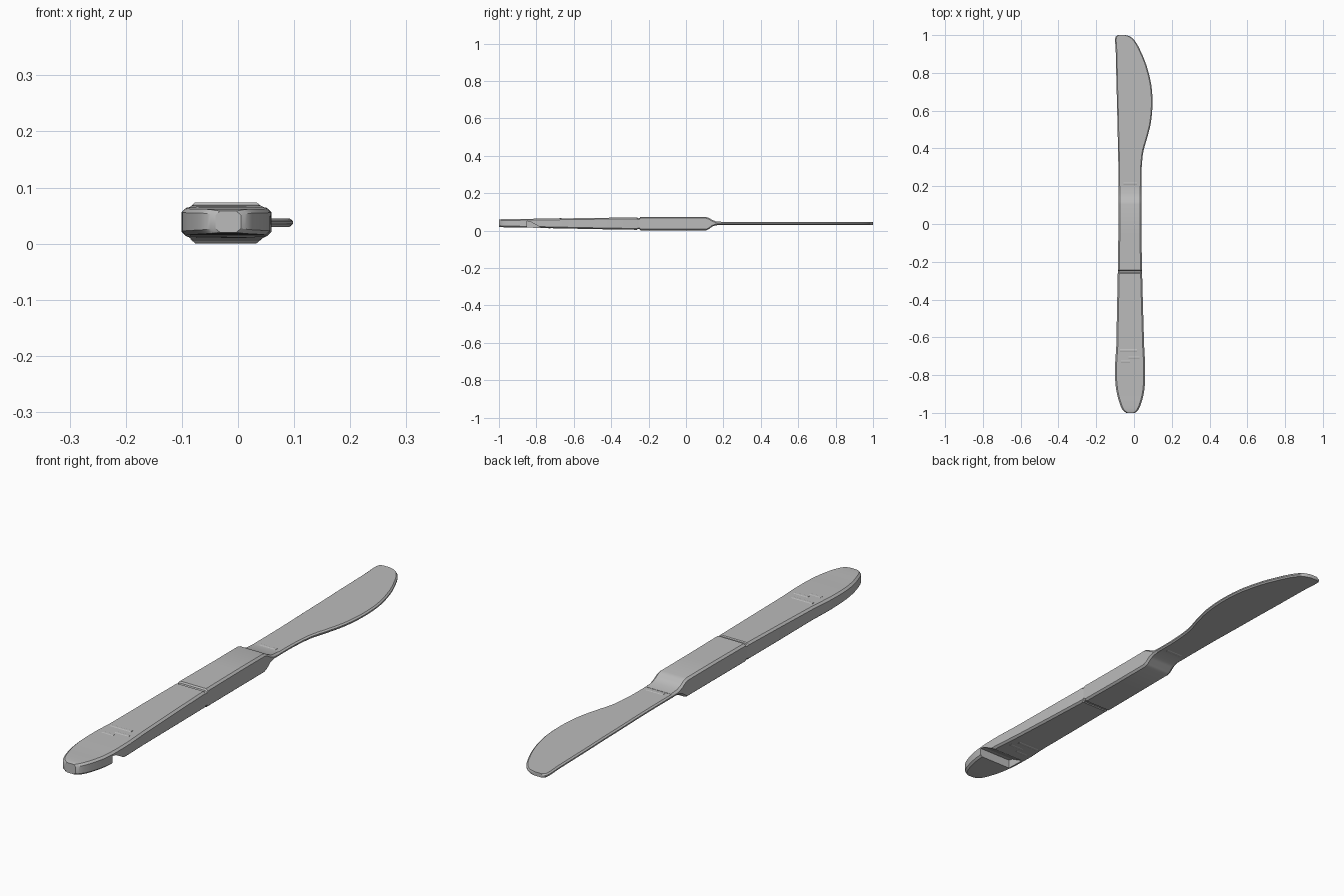
import bpy
import bmesh
import math
from mathutils import Vector

if "Cube" in bpy.data.objects:
    bpy.data.objects.remove(bpy.data.objects["Cube"], do_unlink=True)

grey = bpy.data.materials.new("plain grey")
grey.use_nodes = True
grey.diffuse_color = (0.5, 0.5, 0.5, 1)
grey.node_tree.nodes["Principled BSDF"].inputs["Base Color"].default_value = (0.5, 0.5, 0.5, 1)


def smooth_path(rows, steps):
    """Catmull-Rom through rows of numbers."""
    pts = [Vector(r) for r in rows]
    out = []
    for i in range(len(pts) - 1):
        a, b, c, d = pts[max(i - 1, 0)], pts[i], pts[i + 1], pts[min(i + 2, len(pts) - 1)]
        for k in range(steps):
            t = k / steps
            out.append(0.5 * (2 * b + (c - a) * t + (2 * a - 5 * b + 4 * c - d) * t * t
                              + (3 * b - a - 3 * c + d) * t ** 3))
    return out + [pts[-1]]


def loft(name, rows, cx, cz):
    """Chamfered rectangles (y, left, right, bottom, top) joined along y."""
    bm = bmesh.new()
    rings = []
    for y, x0, x1, z0, z1 in rows:
        ring = [(x0 + cx, z0), (x1 - cx, z0), (x1, z0 + cz), (x1, z1 - cz),
                (x1 - cx, z1), (x0 + cx, z1), (x0, z1 - cz), (x0, z0 + cz)]
        rings.append([bm.verts.new((x, y, z)) for x, z in ring])
    for a, b in zip(rings, rings[1:]):
        for i in range(8):
            j = (i + 1) % 8
            bm.faces.new((a[i], a[j], b[j], b[i]))
    bm.faces.new(rings[0][::-1])
    bm.faces.new(rings[-1])
    return finish(name, bm)


def prism(name, profile, x0, x1):
    """A (y, z) profile extruded from x0 to x1."""
    bm = bmesh.new()
    face = bm.faces.new([bm.verts.new((x0, y, z)) for y, z in profile])
    new = bmesh.ops.extrude_face_region(bm, geom=[face])["geom"]
    bmesh.ops.translate(bm, vec=(x1 - x0, 0, 0),
                        verts=[v for v in new if isinstance(v, bmesh.types.BMVert)])
    return finish(name, bm)


def finish(name, bm):
    bmesh.ops.recalc_face_normals(bm, faces=bm.faces)
    mesh = bpy.data.meshes.new(name)
    bm.to_mesh(mesh)
    bm.free()
    mesh.materials.append(grey)
    ob = bpy.data.objects.new(name, mesh)
    bpy.context.collection.objects.link(ob)
    return ob


# Handle: rounded butt, slight taper, small step, then shoulder down to the blade
butt = smooth_path([(-1.0, -0.04, 0.005, 0.020, 0.058), (-0.985, -0.06, 0.022, 0.018, 0.061),
                    (-0.95, -0.076, 0.038, 0.017, 0.062), (-0.89, -0.092, 0.053, 0.016, 0.062),
                    (-0.82, -0.1, 0.059, 0.015, 0.063), (-0.74, -0.1, 0.059, 0.013, 0.064)], 4)
grip = [(-0.65, -0.094, 0.054, 0.011, 0.065), (-0.45, -0.09, 0.048, 0.007, 0.068),
        (-0.262, -0.086, 0.043, 0.004, 0.070), (-0.258, -0.085, 0.042, 0.007, 0.067),
        (-0.248, -0.085, 0.042, 0.007, 0.067), (-0.244, -0.085, 0.042, 0.001, 0.073),
        (-0.05, -0.083, 0.04, 0.0, 0.073), (0.105, -0.083, 0.04, 0.0, 0.073),
        (0.12, -0.083, 0.04, 0.006, 0.069), (0.14, -0.083, 0.04, 0.021, 0.057),
        (0.16, -0.083, 0.04, 0.028, 0.049), (0.2, -0.083, 0.04, 0.030, 0.046)]
handle = loft("handle", [tuple(r) for r in butt] + grip, 0.008, 0.007)

# Wedge notch under the butt, open on the left side only
notch = prism("notch_cutter", [(-0.85, -0.05), (-0.85, 0.05), (-0.83, 0.046),
                               (-0.77, 0.013), (-0.77, -0.05)], -0.085, 0.2)
notch.hide_render = True
notch.hide_set(True)
cut = handle.modifiers.new("notch", "BOOLEAN")
cut.operation = "DIFFERENCE"
cut.solver = "EXACT"
cut.object = notch

# Blade: straight back, curved belly, blunt tip
blade_rows = smooth_path([(0.18, -0.083, 0.04), (0.28, -0.083, 0.04), (0.38, -0.084, 0.049),
                          (0.46, -0.086, 0.071), (0.54, -0.088, 0.09), (0.64, -0.09, 0.098),
                          (0.74, -0.093, 0.091), (0.84, -0.095, 0.066), (0.92, -0.097, 0.033),
                          (0.965, -0.1, 0.008), (0.99, -0.098, -0.017), (1.0, -0.085, -0.045)], 5)
blade = loft("blade", [(y, a, b, 0.030, 0.045) for y, a, b in blade_rows], 0.006, 0.005)

# Shallow worn ridges on both faces of the handle and at the blade root
marks = [(-0.67, -0.03, 0.09, 0.0645, 0.0118), (-0.705, 0.0, 0.06, 0.064, 0.013),
         (-0.73, -0.045, 0.05, 0.0635, 0.0135), (0.215, -0.02, 0.07, 0.0445, 0.0305)]
for i, (y, x, w, top, bottom) in enumerate(marks):
    for side, z in (("top", top), ("bottom", bottom)):
        prism(f"worn_ridge_{side}_{i + 1}",
              [(y + 0.008 * math.cos(a * math.pi / 3), z + 0.002 * math.sin(a * math.pi / 3))
               for a in range(6)], x - w / 2, x + w / 2)

for ob in (handle, blade):
    bpy.ops.object.select_all(action="DESELECT")
    ob.select_set(True)
    bpy.context.view_layer.objects.active = ob
    bpy.ops.object.shade_smooth_by_angle(angle=math.radians(30))
